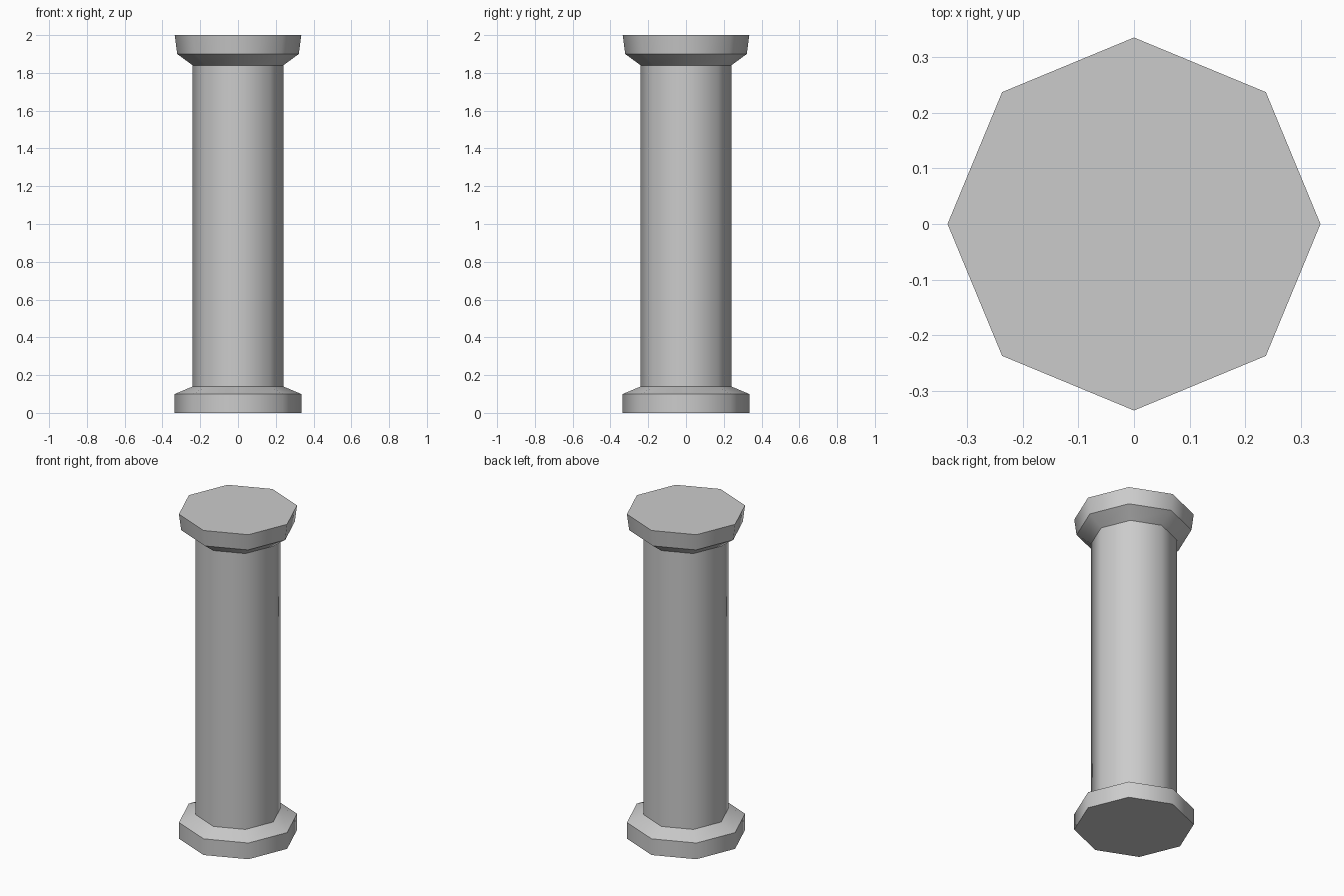
import bpy
import bmesh
from math import cos, sin, pi

cube = bpy.data.objects.get("Cube")
if cube:
    bpy.data.objects.remove(cube, do_unlink=True)

SIDES = 8

stone = bpy.data.materials.new("grey_stone")
stone.use_nodes = True
GREY = (0.6, 0.6, 0.6, 1.0)
stone.diffuse_color = GREY
stone.node_tree.nodes["Principled BSDF"].inputs["Base Color"].default_value = GREY


def turned_part(name, profile, cap_bottom=False, cap_top=False):
    """Octagonal solid from (radius, height) rings, smooth around, sharp at each ring."""
    bm = bmesh.new()
    rings = [[bm.verts.new((r * cos(2 * pi * i / SIDES), r * sin(2 * pi * i / SIDES), z))
              for i in range(SIDES)] for r, z in profile]
    for low, high in zip(rings, rings[1:]):
        for i in range(SIDES):
            j = (i + 1) % SIDES
            bm.faces.new((low[i], low[j], high[j], high[i])).smooth = True
    if cap_bottom:
        bm.faces.new(rings[0][::-1])
    if cap_top:
        bm.faces.new(rings[-1])
    for edge in bm.edges:
        a, b = edge.verts
        edge.smooth = abs(a.co.z - b.co.z) > 0.001
    mesh = bpy.data.meshes.new(name)
    bm.to_mesh(mesh)
    bm.free()
    mesh.materials.append(stone)
    obj = bpy.data.objects.new(name, mesh)
    bpy.context.collection.objects.link(obj)
    return obj


# Foot of the column with its sloped upper edge
turned_part("base", [(0.335, 0), (0.335, 0.1), (0.24, 0.14)], cap_bottom=True)

# Straight shaft
turned_part("shaft", [(0.24, 0.14), (0.24, 1.84)])

# Flared head with a slightly tapering slab
turned_part("capital", [(0.24, 1.84), (0.322, 1.9), (0.335, 2.0)], cap_top=True)
